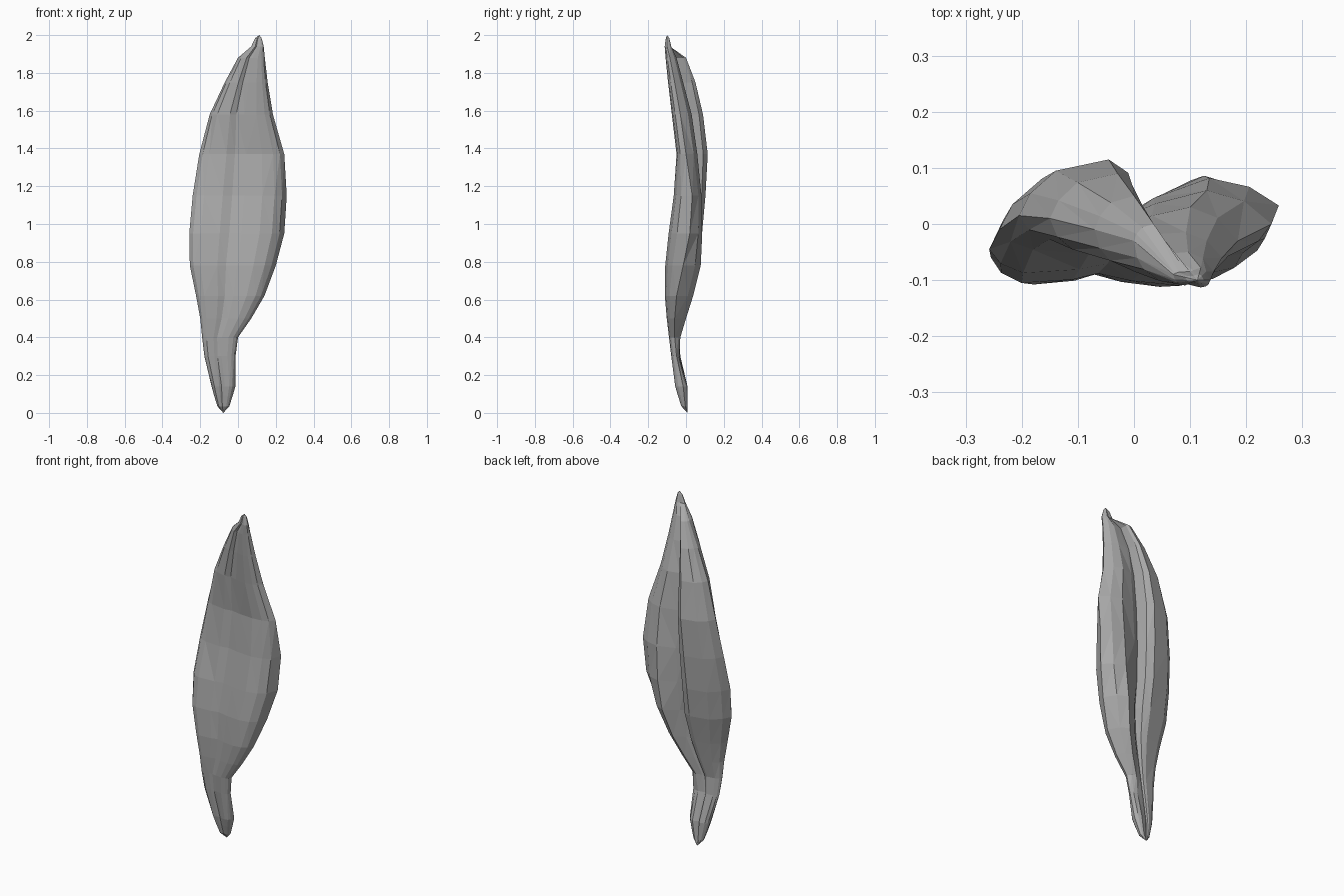
import bpy, bmesh
from mathutils import Vector

if "Cube" in bpy.data.objects:
    bpy.data.objects.remove(bpy.data.objects["Cube"])

# Stations: z, left edge x y, right edge x y, front y, left lobe y, groove x y, right lobe y
STATIONS = [
    (1.94, .07, -.09, .136, -.10, -.113, -.085, .10, -.085, -.078),
    (1.88, .00, -.03, .142, -.085, -.108, .00, .045, -.055, -.05),
    (1.75, -.07, -.01, .157, -.06, -.095, .05, .02, -.02, -.015),
    (1.58, -.15, .01, .185, -.03, -.075, .09, .005, .005, .03),
    (1.37, -.205, .015, .245, .00, -.05, .115, .00, .02, .06),
    (1.15, -.24, -.01, .258, .033, -.065, .103, -.005, .022, .082),
    (.95, -.258, -.045, .245, .02, -.092, .085, -.01, .012, .086),
    (.78, -.255, -.06, .20, -.015, -.11, .06, -.01, -.005, .078),
    (.62, -.222, -.07, .14, -.05, -.112, .02, -.03, -.02, .038),
    (.50, -.20, -.07, .07, -.06, -.102, -.01, -.06, -.035, .00),
    (.40, -.19, -.065, .00, -.06, -.09, -.035, -.09, -.05, -.03),
    (.30, -.178, -.055, -.013, -.05, -.078, -.03, -.10, -.045, -.035),
    (.14, -.14, -.025, -.014, -.015, -.057, .008, -.085, -.005, .008),
]
TIP = Vector((.113, -.10, 2.0))
STEM = Vector((-.078, .008, 0))


def mix(a, b, t):
    return a + (b - a) * t


def section(z, xl, yl, xr, yr, yf, bl, gx, gy, br):
    """Closed outline: dished front, right lobe, back groove, left lobe."""
    dish = max(0, min(.022, (gy - yf) * .25))
    w = xr - xl
    left = .9 if z < 1.1 else .65
    return [Vector((x, y, z)) for x, y in (
        (xl, yl),
        (xl + .04 * w, mix(yl, yf, left * .6)),
        (xl + .12 * w, mix(yl, yf, left)),
        (xl + .32 * w, yf + dish * .5),
        (xl + .42 * w, yf + dish),
        (xl + .55 * w, yf + dish * .4),
        (xl + .74 * w, yf),
        (xl + .87 * w, mix(yr, yf, .87)),
        (xl + .95 * w, mix(yr, yf, .6)),
        (xr, yr),
        (mix(gx, xr, .8), mix(yr, br, .68)),
        (mix(gx, xr, .53), br),
        (mix(gx, xr, .15), mix(gy, br, .4)),
        (gx, gy),
        (mix(gx, xl, .05), mix(gy, bl, .75)),
        (mix(gx, xl, .22), bl),
        (mix(gx, xl, .68), mix(yl, bl, .8)),
        (mix(gx, xl, .9), mix(yl, bl, .4)),
    )]


def rounded_cap(outline, end, steps=((.35, .22), (.75, .5))):
    """Extra outlines closing on an end point, narrowing slower than they rise."""
    caps = []
    for rise, narrow in steps:
        ring = []
        for p in outline:
            q = p.lerp(end, narrow)
            q.z = mix(p.z, end.z, rise)
            ring.append(q)
        caps.append(ring)
    return caps


# Folded pod body, skinned from rounded tip to rounded stem
outlines = [section(*s) for s in STATIONS]
outlines = (rounded_cap(outlines[0], TIP)[::-1] + outlines
            + rounded_cap(outlines[-1], STEM))
bm = bmesh.new()
rings = [[bm.verts.new(p) for p in o] for o in outlines]
tip, stem = bm.verts.new(TIP), bm.verts.new(STEM)
n = len(rings[0])
for i in range(n):
    j = (i + 1) % n
    bm.faces.new((tip, rings[0][i], rings[0][j]))
    bm.faces.new((stem, rings[-1][j], rings[-1][i]))
    for a, b in zip(rings, rings[1:]):
        bm.faces.new((a[i], b[i], b[j], a[j]))
bmesh.ops.triangulate(bm, faces=bm.faces[:])
bmesh.ops.recalc_face_normals(bm, faces=bm.faces[:])
mesh = bpy.data.meshes.new("pod_body")
bm.to_mesh(mesh)
bm.free()
pod = bpy.data.objects.new("pod_body", mesh)
bpy.context.collection.objects.link(pod)

# Plain grey shell
grey = bpy.data.materials.new("stone_grey")
grey.diffuse_color = (.4, .4, .4, 1)
grey.use_nodes = True
grey.node_tree.nodes["Principled BSDF"].inputs["Base Color"].default_value = grey.diffuse_color
mesh.materials.append(grey)
